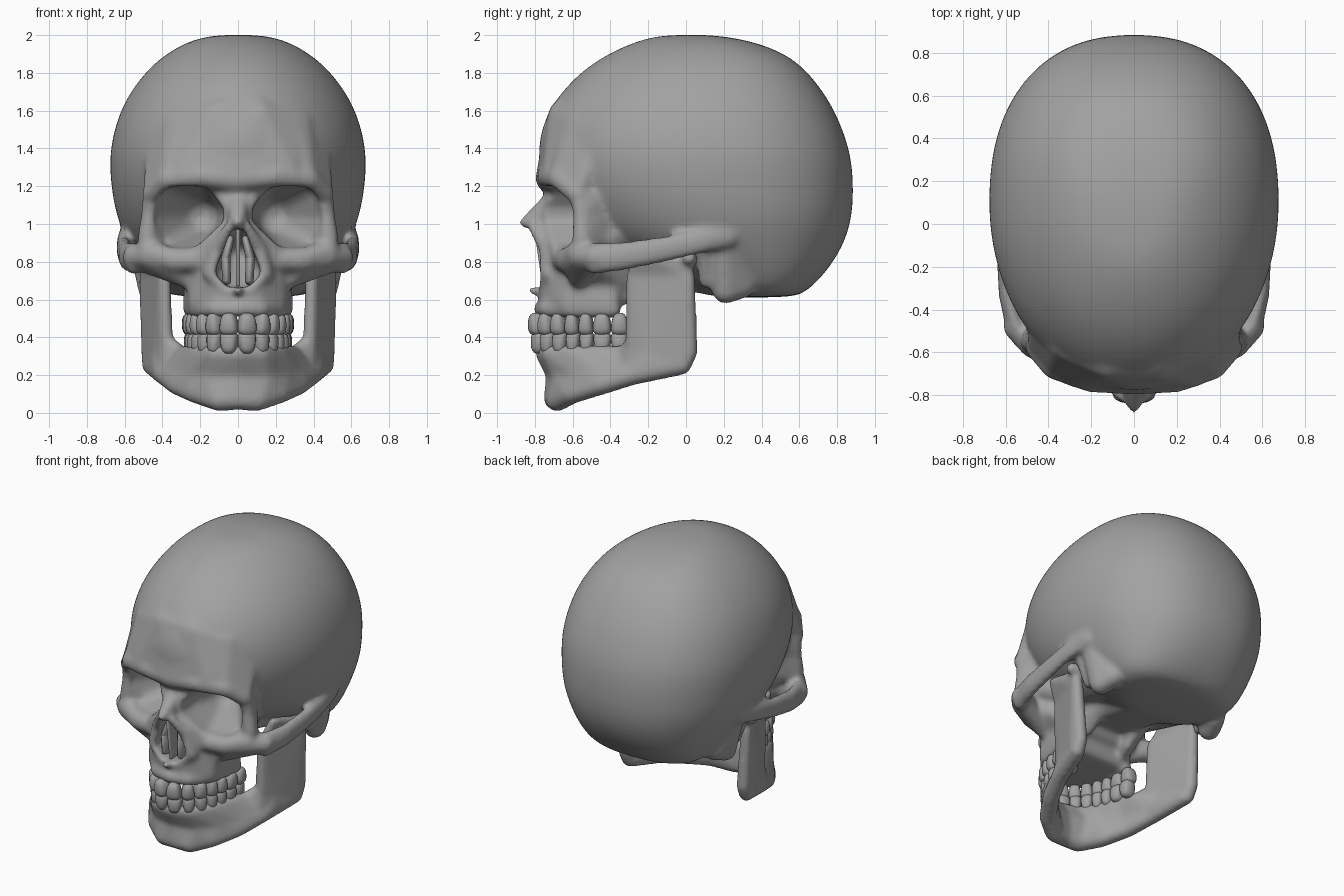
import bpy, bmesh
from math import sin, cos, atan2, hypot, pi
from mathutils import Matrix, Vector

if "Cube" in bpy.data.objects:
    bpy.data.objects.remove(bpy.data.objects["Cube"])

bone_grey = bpy.data.materials.new("bone_grey")
bone_grey.use_nodes = True
bone_grey.diffuse_color = (.36, .36, .36, 1)
shader = next(n for n in bone_grey.node_tree.nodes if n.type == 'BSDF_PRINCIPLED')
shader.inputs["Base Color"].default_value = bone_grey.diffuse_color
shader.inputs["Roughness"].default_value = .7

# Unit directions used for every rounded joint
template = bmesh.new()
bmesh.ops.create_icosphere(template, subdivisions=2, radius=1)
DIRECTIONS = [v.co.copy() for v in template.verts]
template.free()


def bone(bm, joints, window=2, step=1, joined=False, squash=(1, 1, 1)):
    """Wrap neighbouring (x, y, z, radius) joints in convex hulls, on both sides."""
    window = window or len(joints)
    mirrored = [(-x, y, z, r) for x, y, z, r in joints]
    for start in range(0, len(joints) - window + 1, step):
        left = joints[start:start + window]
        right = mirrored[start:start + window]
        for group in ([left + right] if joined else [left, right]):
            verts = []
            for x, y, z, r in set(group):
                for d in DIRECTIONS:
                    offset = Vector(a * b * r for a, b in zip(d, squash))
                    verts.append(bm.verts.new(Vector((x, y, z)) + offset))
            bmesh.ops.convex_hull(bm, input=verts)
    loose = [v for v in bm.verts if not v.link_faces]
    bmesh.ops.delete(bm, geom=loose, context='VERTS')


def make_object(name, bm):
    bmesh.ops.recalc_face_normals(bm, faces=bm.faces)
    mesh = bpy.data.meshes.new(name)
    bm.to_mesh(mesh)
    bm.free()
    obj = bpy.data.objects.new(name, mesh)
    bpy.context.scene.collection.objects.link(obj)
    finish(obj)
    return obj


def finish(obj):
    obj.data.materials.clear()
    obj.data.materials.append(bone_grey)
    obj.data.shade_smooth()


def bake(obj):
    graph = bpy.context.evaluated_depsgraph_get()
    mesh = bpy.data.meshes.new_from_object(obj.evaluated_get(graph), depsgraph=graph)
    obj.modifiers.clear()
    obj.data = mesh
    finish(obj)


def remesh(obj, size):
    mod = obj.modifiers.new("fuse", 'REMESH')
    mod.mode = 'VOXEL'
    mod.voxel_size = size


def soften(obj, iterations):
    mod = obj.modifiers.new("soften", 'SMOOTH')
    mod.factor = .5
    mod.iterations = iterations


# Braincase: horizontal slices (height, front, back, half width)
SLICES = [(.61, .15, .56, .3), (.64, .05, .64, .42), (.75, -.15, .75, .5),
          (.9, -.53, .845, .59), (1.05, -.66, .885, .65), (1.2, -.76, .89, .675),
          (1.35, -.79, .88, .685), (1.5, -.775, .835, .66), (1.65, -.705, .765, .605),
          (1.8, -.57, .655, .5), (1.9, -.42, .535, .385), (1.97, -.26, .35, .26),
          (2.003, -.12, .14, .12)]
SEGMENTS = 32
bm = bmesh.new()
rings = []
for z, front, back, width in SLICES:
    middle = (front + back) / 2 + .05
    ring = []
    for i in range(SEGMENTS):
        c, s = cos(2 * pi * i / SEGMENTS), sin(2 * pi * i / SEGMENTS)
        power = 2 / 2.3 if s > 0 else 1          # the back is boxier
        x = width * abs(c) ** power * (1 if c > 0 else -1)
        y = middle + abs(s) ** power * ((back if s > 0 else front) - middle)
        ring.append(bm.verts.new((x, y, z)))
    rings.append(ring)
for low, high in zip(rings, rings[1:]):
    for i in range(SEGMENTS):
        j = (i + 1) % SEGMENTS
        bm.faces.new((low[i], low[j], high[j], high[i]))
bm.faces.new(rings[0][::-1])
bm.faces.new(rings[-1])
braincase = make_object("braincase", bm)
braincase.modifiers.new("round", 'SUBSURF').levels = 2
bake(braincase)

skull = bmesh.new()
skull.from_mesh(braincase.data)
bpy.data.objects.remove(braincase)

# Brow ridge running up into the forehead and temple
bone(skull, [(0, -.725, 1.24, .075), (.2, -.725, 1.255, .065), (.37, -.665, 1.24, .065),
             (.455, -.58, 1.16, .055)])
bone(skull, [(.05, -.725, 1.25, .07), (.28, -.705, 1.25, .06), (.1, -.6, 1.55, .14),
             (.28, -.53, 1.5, .13)], window=0, joined=True)
bone(skull, [(.455, -.57, 1.17, .05), (.36, -.665, 1.25, .06), (.435, -.49, 1.38, .055),
             (.28, -.53, 1.5, .13)], window=0)
# Outer wall of the eye socket
bone(skull, [(.455, -.57, 1.16, .05), (.42, -.45, 1.16, .05), (.465, -.55, 1.05, .05),
             (.41, -.45, 1.05, .05), (.48, -.55, .92, .055), (.4, -.45, .92, .06)],
     window=4, step=2)
bone(skull, [(.35, -.42, .93, .1), (.28, -.36, 1, .12), (.2, -.28, .9, .1)], window=0)
# Lower socket rim, rising beside the nose
bone(skull, [(.47, -.56, .85, .07), (.34, -.62, .81, .07), (.2, -.65, .81, .065),
             (.11, -.68, .95, .06), (.06, -.69, 1.12, .06)])
# Cheekbone and its arch
bone(skull, [(.47, -.56, .83, .07), (.34, -.59, .8, .08), (.28, -.57, .71, .05),
             (.55, -.48, .825, .065)], window=0)
bone(skull, [(.55, -.49, .815, .048), (.59, -.33, .83, .044), (.605, -.12, .865, .04),
             (.605, .06, .905, .038), (.58, .24, .95, .04)], squash=(1, 1, 1.8))
# Middle of the face and upper jaw
bone(skull, [(.1, -.6, 1.1, .07), (.14, -.61, .76, .08), (.25, -.5, .75, .08),
             (.36, -.5, .82, .06), (.2, -.35, .7, .08), (.1, -.3, 1, .1)],
     window=0, joined=True)
bone(skull, [(.08, -.715, .57, .06), (.2, -.62, .57, .06), (.245, -.4, .57, .05),
             (.1, -.69, .72, .07), (.19, -.6, .74, .07), (.2, -.4, .75, .08)],
     window=0, joined=True)
# Gum ridge that holds the upper teeth
bone(skull, [(0, -.765, .55, .045), (.12, -.735, .55, .045), (.21, -.61, .55, .05),
             (.245, -.39, .55, .05)])
# Wings behind the palate and the skull base
bone(skull, [(.2, -.36, .6, .04), (.16, -.26, .62, .03), (.17, -.1, .8, .08)], window=0)
bone(skull, [(.1, -.3, .8, .1), (.1, .15, .72, .1)], joined=True)
bone(skull, [(.28, -.25, .86, .09), (.37, .05, .82, .08), (.3, .2, .74, .08)],
     window=0, joined=True)
# Nasal bones with the wall behind them, rim of the nose opening, and spine
bone(skull, [(0, -.65, 1.16, .07), (0, -.77, 1.06, .055), (0, -.86, 1.005, .028)])
bone(skull, [(0, -.65, 1.13, .08), (0, -.77, 1.06, .055), (0, -.65, .96, .08),
             (0, -.8, .99, .04)], window=0)
bone(skull, [(.045, -.81, .985, .03), (.11, -.735, .87, .045), (.14, -.725, .74, .05),
             (.06, -.745, .65, .04)])
bone(skull, [(0, -.76, .655, .04), (0, -.815, .65, .025)])
# Bony lump behind the ear, and the ear canal's lip
bone(skull, [(.5, .2, .87, .08), (.455, .21, .65, .075), (.42, .3, .68, .075)], window=0)
bone(skull, [(.52, .1, .88, .05), (.46, .11, .7, .045)])

# Cutters for the eye sockets and nose opening
cutter = bmesh.new()
SOCKET = [(.2, -.62, 1.125, .075), (.34, -.6, 1.12, .08), (.365, -.6, 1.03, .085),
          (.35, -.6, .96, .085), (.25, -.62, .955, .08), (.15, -.62, 1.05, .08)]
NOSE = [(0, -.68, .935, .045), (.07, -.68, .75, .05), (.04, -.68, .705, .04)]
for outline, apex, joined in ((SOCKET, (.2, -.43, 1.04, .1), False),
                              (NOSE, (0, -.55, .83, .07), True)):
    ahead = [(x, -1, z, r) for x, y, z, r in outline]
    bone(cutter, outline + ahead + [apex], window=0, joined=joined)
opening_cutter = make_object("opening_cutter", cutter)
opening_cutter.hide_render = True

cranium = make_object("cranium", skull)
remesh(cranium, .015)
cut = cranium.modifiers.new("openings", 'BOOLEAN')
cut.operation = 'DIFFERENCE'
cut.solver = 'EXACT'
cut.object = opening_cutter
remesh(cranium, .014)
soften(cranium, 9)
bake(cranium)
bpy.data.objects.remove(opening_cutter)

# Blades inside the nose
blades = bmesh.new()
bone(blades, [(0, -.75, .68, .012), (0, -.79, .96, .012), (0, -.5, .7, .012),
              (0, -.5, .93, .012)], window=0, joined=True)
bone(blades, [(.04, -.68, .92, .02), (.065, -.69, .82, .026), (.06, -.69, .7, .024)],
     squash=(1, 3, 1))
make_object("nasal_blades", blades)

# Lower jaw: horseshoe of ridge, hollow and border, then the upright branch
jaw = bmesh.new()
RIDGE = [(0, -.755, .315, .045), (.13, -.72, .315, .045), (.21, -.6, .315, .045),
         (.26, -.46, .315, .045), (.3, -.33, .31, .045), (.38, -.27, .38, .04)]
HOLLOW = [(0, -.69, .2, .05), (.14, -.66, .2, .05), (.24, -.56, .2, .05),
          (.31, -.44, .21, .05), (.36, -.31, .23, .05), (.41, -.2, .3, .05)]
BORDER = [(0, -.695, .075, .06), (.1, -.68, .068, .062), (.22, -.6, .105, .058),
          (.32, -.45, .15, .058), (.39, -.28, .2, .055), (.45, -.04, .25, .055)]
for upper, lower in ((RIDGE, HOLLOW), (HOLLOW, BORDER)):
    bone(jaw, [joint for pair in zip(upper, lower) for joint in pair], window=4, step=2)
bone(jaw, [(.38, -.285, .36, .038), (.41, -.2, .25, .045), (.46, -.02, .25, .05),
           (.465, .015, .32, .048), (.39, -.285, .72, .035), (.485, .01, .72, .04)],
     window=0)
bone(jaw, [(.39, -.28, .72, .033), (.485, .01, .72, .035), (.49, .005, .79, .035),
           (.46, -.26, .87, .03)], window=0)
bone(jaw, [(.535, .015, .82, .04), (.44, .03, .82, .045)])
lower_jaw = make_object("lower_jaw", jaw)
remesh(lower_jaw, .014)
soften(lower_jaw, 12)
bake(lower_jaw)

# Teeth: rounded blocks along an elliptical arch
WIDTHS = (.095, .08, .08, .075, .075, .095, .09)


def teeth(name, across, along, height, half_height, up):
    bm = bmesh.new()
    for side in (1, -1):
        angle = 0
        for width in WIDTHS:
            width *= across / .25
            pace = hypot(across * cos(angle), along * sin(angle))
            angle += width / 2 / pace
            tangent = atan2(along * sin(angle), across * cos(angle))
            place = Matrix.Translation((side * across * sin(angle),
                                        -.36 - along * cos(angle), height))
            place @= Matrix.Rotation(side * tangent, 4, 'Z')
            place @= Matrix.Diagonal((width * .54, .047, half_height, 1))
            made = bmesh.ops.create_uvsphere(bm, u_segments=16, v_segments=10, radius=1)
            for v in made["verts"]:
                v.co = [abs(a) ** .7 * (1 if a > 0 else -1) for a in v.co]
                v.co.x *= .92 - .17 * up * v.co.z     # narrower at the gum
                v.co = place @ v.co
            angle += width / 2 / hypot(across * cos(angle), along * sin(angle))
    make_object(name, bm)


teeth("upper_teeth", .25, .435, .47, .06, 1)
teeth("lower_teeth", .24, .42, .372, .06, -1)
